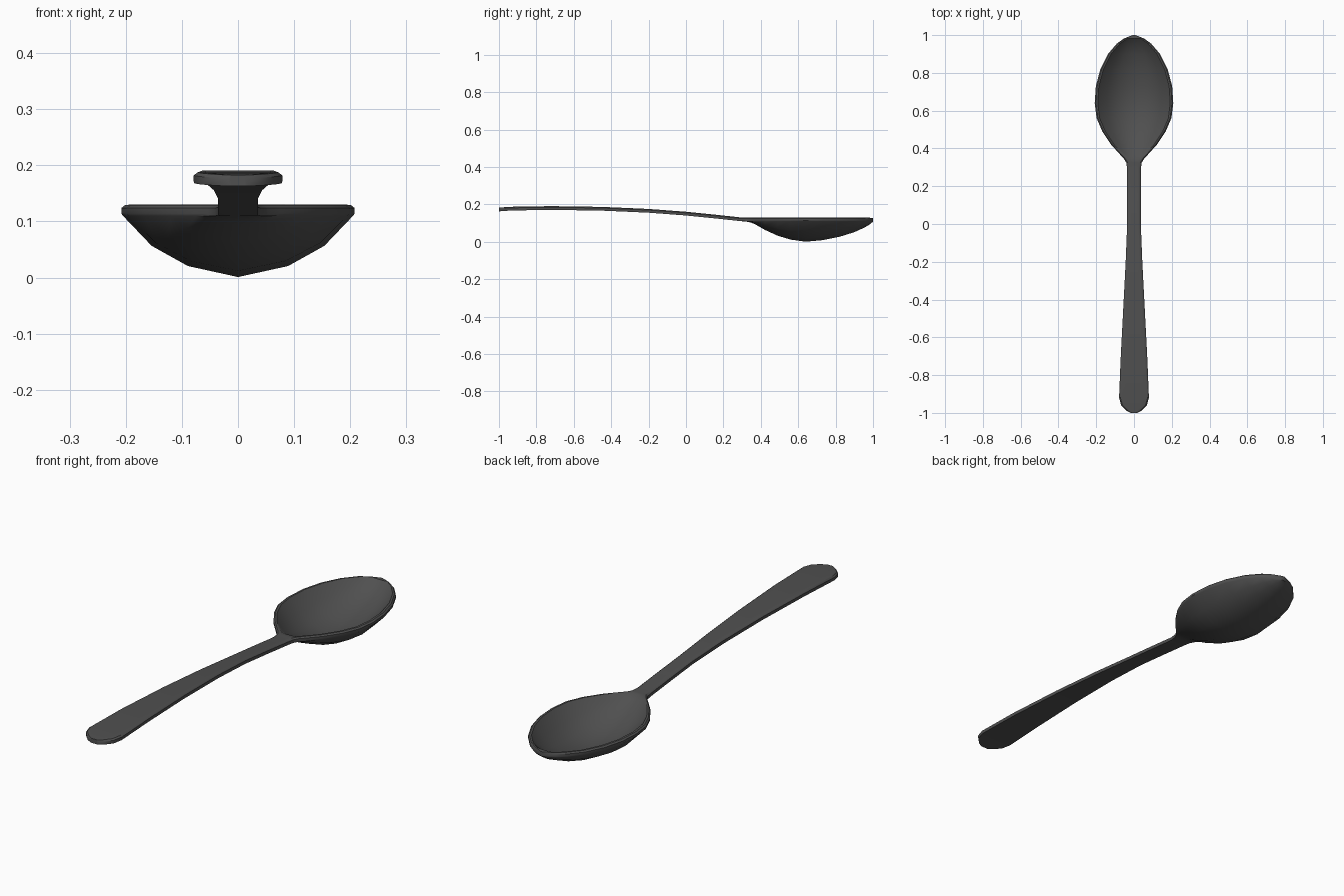
import bpy, bmesh, math

steel = bpy.data.materials.new("dark grey metal")
steel.diffuse_color = (0.08, 0.08, 0.08, 1)

# Stations along the spoon: y, half width, top height, outer bowl depth, inner bowl depth
stations = [
    (-1.0, 0.016, 0.183, 0, 0), (-0.988, 0.04, 0.184, 0, 0),
    (-0.96, 0.068, 0.186, 0, 0), (-0.92, 0.079, 0.188, 0, 0),
    (-0.72, 0.071, 0.191, 0, 0), (-0.45, 0.057, 0.187, 0, 0),
    (-0.2, 0.044, 0.176, 0, 0), (0.0, 0.036, 0.161, 0, 0),
    (0.15, 0.036, 0.146, 0, 0), (0.29, 0.036, 0.131, 0, 0),
    (0.325, 0.041, 0.13, 0.002, 0), (0.345, 0.053, 0.13, 0.006, 0.001),
    (0.37, 0.076, 0.13, 0.016, 0.018), (0.42, 0.121, 0.13, 0.045, 0.048),
    (0.49, 0.168, 0.13, 0.077, 0.079), (0.56, 0.198, 0.13, 0.098, 0.099),
    (0.64, 0.208, 0.13, 0.109, 0.112), (0.73, 0.202, 0.13, 0.101, 0.104),
    (0.82, 0.178, 0.13, 0.083, 0.085), (0.9, 0.138, 0.13, 0.058, 0.058),
    (0.955, 0.091, 0.13, 0.033, 0.028), (0.982, 0.053, 0.129, 0.016, 0.002),
    (0.995, 0.02, 0.128, 0.004, 0), (1.0, 0.006, 0.127, 0.001, 0),
]
CURVE = [(1, 0), (0.74, 0.49), (0.43, 0.82)]   # bowl cross-section


def half_section(w, top, outer, inner):
    """Right half, from bottom centre round the rim to inner centre."""
    wi = max(w - 0.016, w * 0.6)
    base = top - 0.02
    pts = [(0, base - outer)]
    pts += [(w * a * (0.985 if a == 1 else 1), base - outer * b) for a, b in reversed(CURVE)]
    pts += [(w, base + 0.004), (w, top - 0.006), (w - min(0.007, w * 0.2), top - 0.0005)]
    pts += [(wi * a, top - inner * b) for a, b in CURVE]
    pts += [(0, top - inner)]
    return pts


# Loft one ring of vertices per station
bm = bmesh.new()
rings = []
for y, w, top, outer, inner in stations:
    right = half_section(w, top, outer, inner)
    loop = right + [(-x, z) for x, z in reversed(right[1:-1])]
    rings.append([bm.verts.new((x, y, z)) for x, z in loop])
n = len(rings[0])
for a, b in zip(rings, rings[1:]):
    for i in range(n):
        j = (i + 1) % n
        bm.faces.new((a[i], a[j], b[j], b[i]))
bm.faces.new(rings[0])
bm.faces.new(rings[-1])
bmesh.ops.recalc_face_normals(bm, faces=bm.faces[:])

mesh = bpy.data.meshes.new("spoon")
bm.to_mesh(mesh)
bm.free()
mesh.materials.append(steel)
spoon = bpy.data.objects.new("spoon", mesh)
bpy.context.collection.objects.link(spoon)
bpy.context.view_layer.objects.active = spoon
spoon.select_set(True)
bpy.ops.object.shade_smooth_by_angle(angle=math.radians(35))
